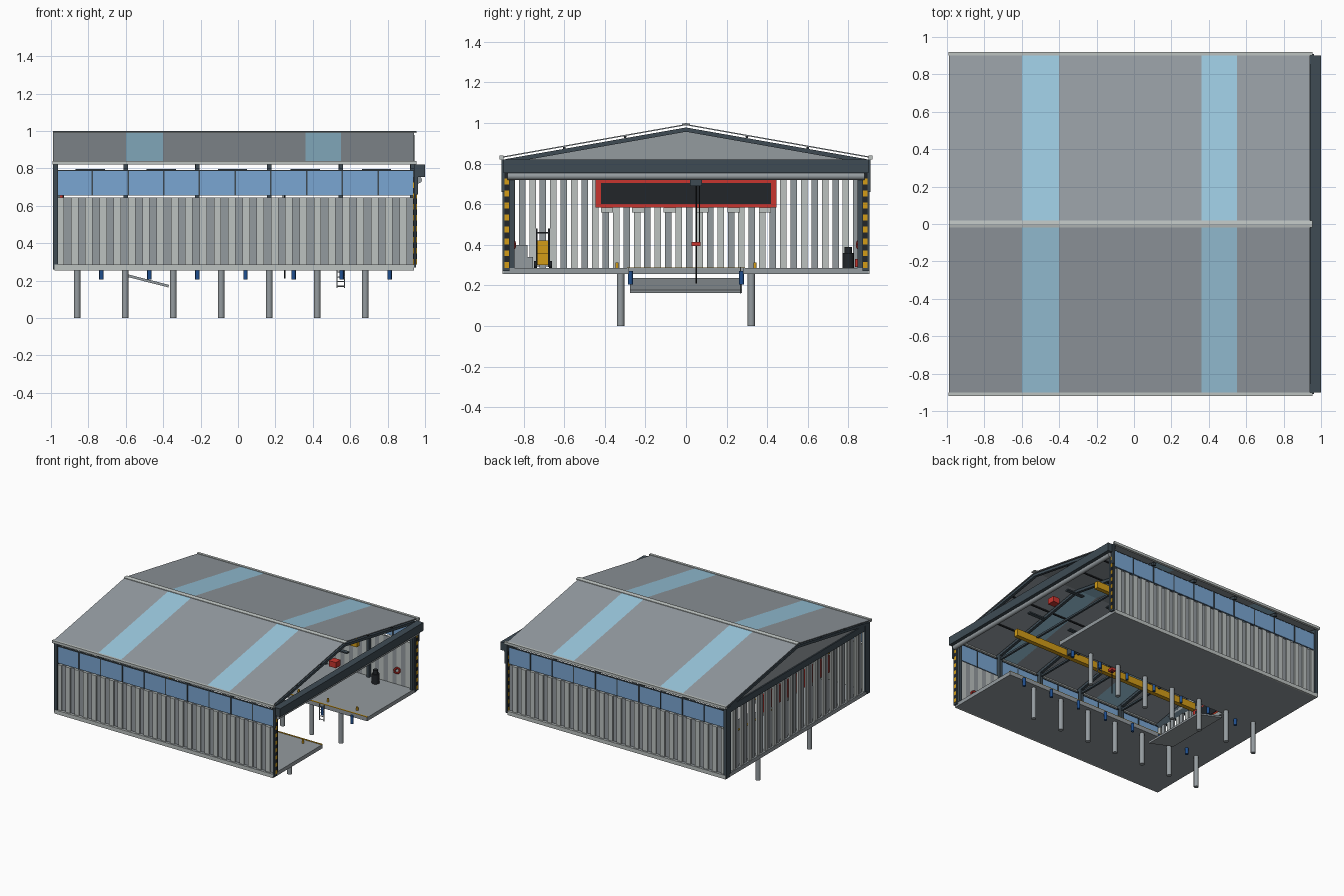
import bpy, bmesh, math
from mathutils import Matrix, Vector

if "Cube" in bpy.data.objects:
    bpy.data.objects.remove(bpy.data.objects["Cube"])


def mat(name, hexa):
    lin = lambda c: c / 12.92 if c <= 0.04045 else ((c + 0.055) / 1.055) ** 2.4
    m = bpy.data.materials.new(name)
    m.diffuse_color = [lin(int(hexa[i:i + 2], 16) / 255) for i in (0, 2, 4)] + [1]
    m.use_nodes = True
    m.node_tree.nodes["Principled BSDF"].inputs["Base Color"].default_value = m.diffuse_color
    return m


ROOF = mat("roof_grey", "969da3")
LIGHT = mat("light_grey", "bcc2c0")
STEEL = mat("steel_grey", "949b9f")
SLATE = mat("dark_slate", "3e4b54")
YELLOW = mat("safety_yellow", "d39c17")
RED = mat("signal_red", "c8352f")
BLACK = mat("black", "22262a")
GLASS = mat("window_blue", "7aa6d2")
SKY = mat("skylight_blue", "9cc9df")
NAVY = mat("fender_blue", "1f4f8f")


def finish(name, bm, m, smooth=False):
    bmesh.ops.recalc_face_normals(bm, faces=bm.faces)
    me = bpy.data.meshes.new(name)
    bm.to_mesh(me)
    bm.free()
    me.materials.append(m)
    ob = bpy.data.objects.new(name, me)
    bpy.context.collection.objects.link(ob)
    if smooth:
        bpy.context.view_layer.objects.active = ob
        ob.select_set(True)
        bpy.ops.object.shade_smooth_by_angle()
        ob.select_set(False)
    return ob


def boxes(name, m, *items):
    """Joined boxes, each given as x0, x1, y0, y1, z0, z1."""
    bm = bmesh.new()
    for x0, x1, y0, y1, z0, z1 in items:
        t = Matrix.Translation(((x0 + x1) / 2, (y0 + y1) / 2, (z0 + z1) / 2))
        s = Matrix.Diagonal((x1 - x0, abs(y1 - y0), z1 - z0, 1))
        bmesh.ops.create_cube(bm, size=1, matrix=t @ s)
    return finish(name, bm, m)


def rods(name, m, r, *ends, n=16):
    """Joined cylinders between pairs of points."""
    bm = bmesh.new()
    for a, b in ends:
        a, b = Vector(a), Vector(b)
        q = (b - a).to_track_quat('Z', 'Y').to_matrix().to_4x4()
        bmesh.ops.create_cone(bm, cap_ends=True, segments=n, radius1=r, radius2=r,
                              depth=(b - a).length, matrix=Matrix.Translation((a + b) / 2) @ q)
    return finish(name, bm, m, True)


def prism(name, m, pts, *spans):
    """A y-z profile extruded along x over each span."""
    bm = bmesh.new()
    for x0, x1 in spans:
        f = bm.faces.new([bm.verts.new((x0, y, z)) for y, z in pts])
        r = bmesh.ops.extrude_face_region(bm, geom=[f])
        bmesh.ops.translate(bm, vec=(x1 - x0, 0, 0),
                            verts=[v for v in r['geom'] if isinstance(v, bmesh.types.BMVert)])
    return finish(name, bm, m)


def both(*items):
    """Mirror boxes across y = 0."""
    return [i for x0, x1, y0, y1, z0, z1 in items
            for i in ((x0, x1, y0, y1, z0, z1), (x0, x1, -y1, -y0, z0, z1))]


# deck around an open slip
boxes("deck", STEEL, (-.98, -.6, -.9, .9, .255, .285), *both((-.6, .94, .28, .9, .255, .285)))
boxes("slip_edge_line", YELLOW, (-.615, -.6, -.28, .28, .285, .289),
      *both((-.6, .94, .28, .29, .285, .289)))

# piles, fenders and bollards along the slip
bay = [-.86 + .2567 * i for i in range(7)]
rods("piles", STEEL, .018, *[((x, s * .322, 0), (x, s * .322, .256)) for x in bay for s in (-1, 1)])
rods("fenders", NAVY, .012, *[((x + .13, s * .274, .205), (x + .13, s * .274, .27))
                              for x in bay for s in (-1, 1)])
rods("bollards", YELLOW, .008, *[((x + .13, s * .34, .285), (x + .13, s * .34, .312))
                                 for x in bay[1:] for s in (-1, 1)])

# sloping ramp at the slip end
ramp = boxes("ramp", STEEL, (-.12, .12, -.275, .275, -.007, .007))
ramp.location = (-.487, 0, .2)
ramp.rotation_euler = (0, math.atan2(.06, .235), 0)

# ladder down into the slip
rods("ladder", STEEL, .003, *[((x, .268, .16), (x, .268, .29)) for x in (.53, .57)],
     *[((.53, .268, .17 + .025 * i), (.57, .268, .17 + .025 * i)) for i in range(5)], n=8)

# corrugated long walls: proud light ribs, recessed grey ribs
n, x0, p = 25, -.97, 1.91 / 25
boxes("side_wall_ribs", LIGHT, *both(*[(x0 + i * p, x0 + (i + .52) * p, .868, .89, .285, .645)
                                       for i in range(n)]))
boxes("side_wall_recesses", STEEL, *both(*[(x0 + (i + .52) * p, x0 + (i + 1) * p, .868, .88, .285, .645)
                                           for i in range(n)]))
boxes("sill_trim", LIGHT, *both((-.98, .94, .89, .903, .255, .285)))

# spaced slats on the closed end
q = 1.75 / 34
for name, m, k in (("end_slats_light", LIGHT, 0), ("end_slats_grey", STEEL, 1)):
    boxes(name, m, *[(-.975 + .008 * k, -.96 + .008 * k, -.875 + i * q, -.875 + i * q + .032, .285, .77)
                     for i in range(k, 34, 2)])

# strip windows with mullions
w = 1.91 / 10
boxes("windows", GLASS, *both((-.97, .94, .876, .886, .655, .785)))
boxes("window_mullions", SLATE, *both(*[(-.97 + i * w - .004, -.97 + i * w + .004, .872, .89, .655, .79)
                                        for i in range(11)], (-.97, .94, .873, .888, .785, .79)))

# columns and roof frames
frames = [-.975, -.6, -.217, .167, .55, .932]
boxes("columns", SLATE, *both(*[(x - .012, x + .012, .845, .87, .285, .82) for x in frames]))
boxes("corner_posts", SLATE, *both((-.988, -.962, .865, .9, .26, .82), (.94, .953, .87, .905, .27, .82)))
rafter = [(-.89, .80), (0, .957), (.89, .80), (.89, .822), (0, .978), (-.89, .822)]
prism("rafters", SLATE, rafter, *[(x - .011, x + .011) for x in frames])
boxes("tie_beams", SLATE, *[(x - .008, x + .008, -.87, .87, .775, .79) for x in frames[1:]])
boxes("end_tie_beam", SLATE, (-.985, -.962, -.89, .89, .77, .82))
prism("end_gable", STEEL, [(-.87, .81), (.87, .81), (0, .965)], (-.975, -.965))
rods("purlins", BLACK, .007, *[((-.98, s * y, .985 - .178 * y), (.94, s * y, .985 - .178 * y))
                               for y in (.3, .6) for s in (-1, 1)], n=8)

# roof sheets with two translucent bands
sheet = [(-.91, .834), (0, .995), (.91, .834), (.91, .828), (0, .989), (-.91, .828)]
prism("roof_sheets", ROOF, sheet, (-.988, -.6), (-.4, .36), (.55, .94))
prism("skylights", SKY, sheet, (-.6, -.4), (.36, .55))
prism("ridge_cap", LIGHT, [(-.02, .99), (0, .9945), (.02, .99), (.02, .9965), (0, 1), (-.02, .9965)],
      (-.99, .955))
boxes("gutters", LIGHT, *both((-.992, .955, .9, .92, .82, .84)))

# door header, shutter roll and warning stripes on the open end
boxes("door_header", SLATE, (.945, 1, -.9, .9, .755, .82), *both((.945, .962, .895, .908, .66, .82)))
rods("shutter_roll", STEEL, .018, ((.965, -.88, .738), (.965, .88, .738)))
h = .47 / 16
for name, m, k in (("warning_stripes_yellow", YELLOW, 0), ("warning_stripes_black", BLACK, 1)):
    boxes(name, m, *both(*[(.935, .957, .873, .893, .285 + i * h, .285 + (i + 1) * h)
                           for i in range(k, 16, 2)]))

# runway beams, bridge and hoist
boxes("crane_runways", YELLOW, *both((-.95, .74, .435, .47, .73, .785)))
boxes("crane_bridge", SLATE, (.23, .27, -.45, .45, .735, .785))
boxes("hoist_trolley", SLATE, (.2, .3, .02, .08, .69, .735))
rods("hoist_cables", BLACK, .003, ((.25, .05, .21), (.25, .05, .7)), ((.24, .066, .4), (.24, .066, .7)), n=8)
boxes("hoist_block", RED, (.23, .27, .028, .072, .393, .413))
boxes("door_motor", RED, (.78, .84, .03, .09, .745, .79))

# ceiling lamps between frames
boxes("ceiling_lamps", SLATE, *both(*[(x - .078, x + .078, .2, .23, .787, .797)
                                      for x in (-.79, -.41, -.03, .36, .74)]))

# framed board with lockers beneath on the end wall
boxes("board_frame", RED, (-.952, -.935, -.445, .445, .585, .72))
boxes("board_panel", BLACK, (-.936, -.93, -.42, .42, .6, .705))
boxes("board_brackets", LIGHT, *[(-.952, -.92, y - .03, y + .03, .558, .585)
                                 for y in (-.39, -.235, -.08, .08, .235, .39)])

# lift truck
fx, fy = -.55, -.705
boxes("truck_body", YELLOW, (fx - .08, fx + .05, fy - .035, fy + .035, .3, .36),
      (fx - .08, fx - .03, fy - .03, fy + .03, .36, .42))
boxes("truck_mast", BLACK, *[(fx + .05, fx + .062, fy + s * .03 - .004, fy + s * .03 + .004, .29, .48)
                             for s in (-1, 1)], (fx + .05, fx + .06, fy - .03, fy + .03, .455, .463),
      *[(fx + .06, fx + .13, fy + s * .02 - .005, fy + s * .02 + .005, .292, .298) for s in (-1, 1)])
rods("truck_wheels", BLACK, .018, *[((fx + dx, fy + s * .03, .303), (fx + dx, fy + s * .045, .303))
                                    for dx in (-.055, .03) for s in (-1, 1)])

# workshop items on the deck
boxes("cabinet", STEEL, (-.4, -.28, -.85, -.78, .285, .4), (-.4, -.28, -.78, -.755, .285, .34))
rods("drum", BLACK, .028, ((.65, .8, .285), (.65, .8, .36)))
rods("drum_cap", BLACK, .018, ((.65, .8, .36), (.65, .8, .39)))
rods("extinguisher", RED, .012, ((.6, .845, .29), (.6, .845, .33)))
for s, name in ((-1, "life_ring_front"), (1, "life_ring_back")):
    bpy.ops.mesh.primitive_torus_add(major_radius=.02, minor_radius=.008, major_segments=20, minor_segments=8,
                                     location=(.8, s * .856, .4), rotation=(math.pi / 2, 0, s * .6))
    ring = bpy.context.object
    ring.name = name
    ring.data.materials.append(RED)
    bpy.ops.object.shade_smooth_by_angle()
